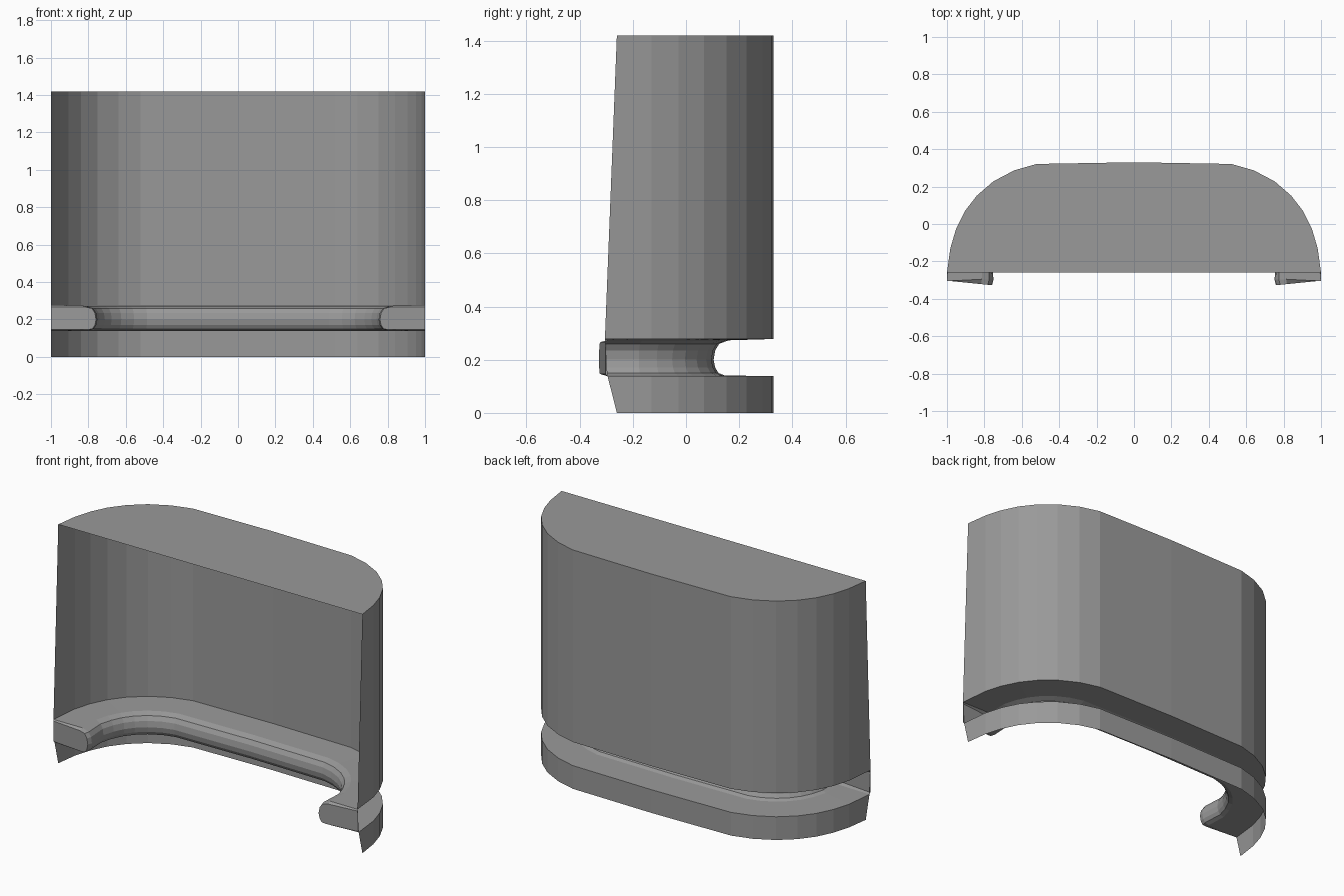
import bpy, bmesh
from mathutils import Vector

if "Cube" in bpy.data.objects:
    bpy.data.objects.remove(bpy.data.objects["Cube"])

# Right half of the plan outline, from back centre to front end
half = [(0.52, .321), (.64, .287), (.752, .228), (.84, .152),
        (.905, .068), (.952, -.028), (.982, -.13), (1, -.26)]
path = [Vector((-x, y)) for x, y in reversed(half)] + [Vector((0, .33))] + \
       [Vector((x, y)) for x, y in half]

# Groove section: (distance inward, height)
groove = [(0, .138), (.185, .141), (.208, .15), (.22, .17), (.226, .2),
          (.22, .235), (.205, .26), (.17, .273), (0, .278)]
profile = [(0, 0)] + groove + [(0, 1.42)]
END_WIDEN = 1.1     # the groove is a little deeper at its two ends


def front_y(d, z):
    """Front edge of the shell, leaning with height and along the groove."""
    if d > 0:
        return -.285 - .06 * d
    if z < .2:
        return -.26 - .035 * z / .138
    return -.305 + .045 * (z - .278) / 1.142


def inward(i):
    """Mitred inward offset direction of the outline."""
    def normal(a, b):
        t = (b - a).normalized()
        return Vector((t.y, -t.x))
    n1 = normal(path[i - 1], path[i])
    n2 = normal(path[i], path[i + 1])
    m = (n1 + n2).normalized()
    return m / m.dot(n1)


bm = bmesh.new()
rows = []
last = len(path) - 1
for d, z in profile:
    row = []
    for i, p in enumerate(path):
        if i in (0, last):
            s = -1 if i == 0 else 1
            co = (s * (1 - d * END_WIDEN), front_y(d, z), z)
        else:
            q = p + inward(i) * d
            co = (q.x, q.y, z)
        row.append(bm.verts.new(co))
    rows.append(row)

# Wall and groove skin
for a, b in zip(rows, rows[1:]):
    for i in range(last):
        bm.faces.new((a[i], b[i], b[i + 1], a[i + 1]))

# Flat lid
bm.faces.new(rows[-1][::-1])

# Bevelled plugs closing both groove ends
for end, s in ((0, -1), (last, 1)):
    rim = [r[end] for r in rows[1:-1]]
    ring = []
    for d, z in groove:
        d2 = d * END_WIDEN * .97
        ring.append(bm.verts.new((s * (1 - d2), -.303 - .1 * d2,
                                  max(.146, min(.267, z)))))
    n = len(rim)
    for k in range(n):
        j = (k + 1) % n
        bm.faces.new((rim[k], rim[j], ring[j], ring[k]))
    bm.faces.new(ring)

bmesh.ops.remove_doubles(bm, verts=bm.verts, dist=.0005)
bmesh.ops.recalc_face_normals(bm, faces=bm.faces)
mesh = bpy.data.meshes.new("grooved_shell")
bm.to_mesh(mesh)
bm.free()
shell = bpy.data.objects.new("grooved_shell", mesh)
bpy.context.collection.objects.link(shell)

# Dark grey finish
grey = bpy.data.materials.new("dark_grey")
grey.diffuse_color = (.32, .32, .32, 1)
grey.use_nodes = True
grey.node_tree.nodes["Principled BSDF"].inputs["Base Color"].default_value = grey.diffuse_color
mesh.materials.append(grey)
